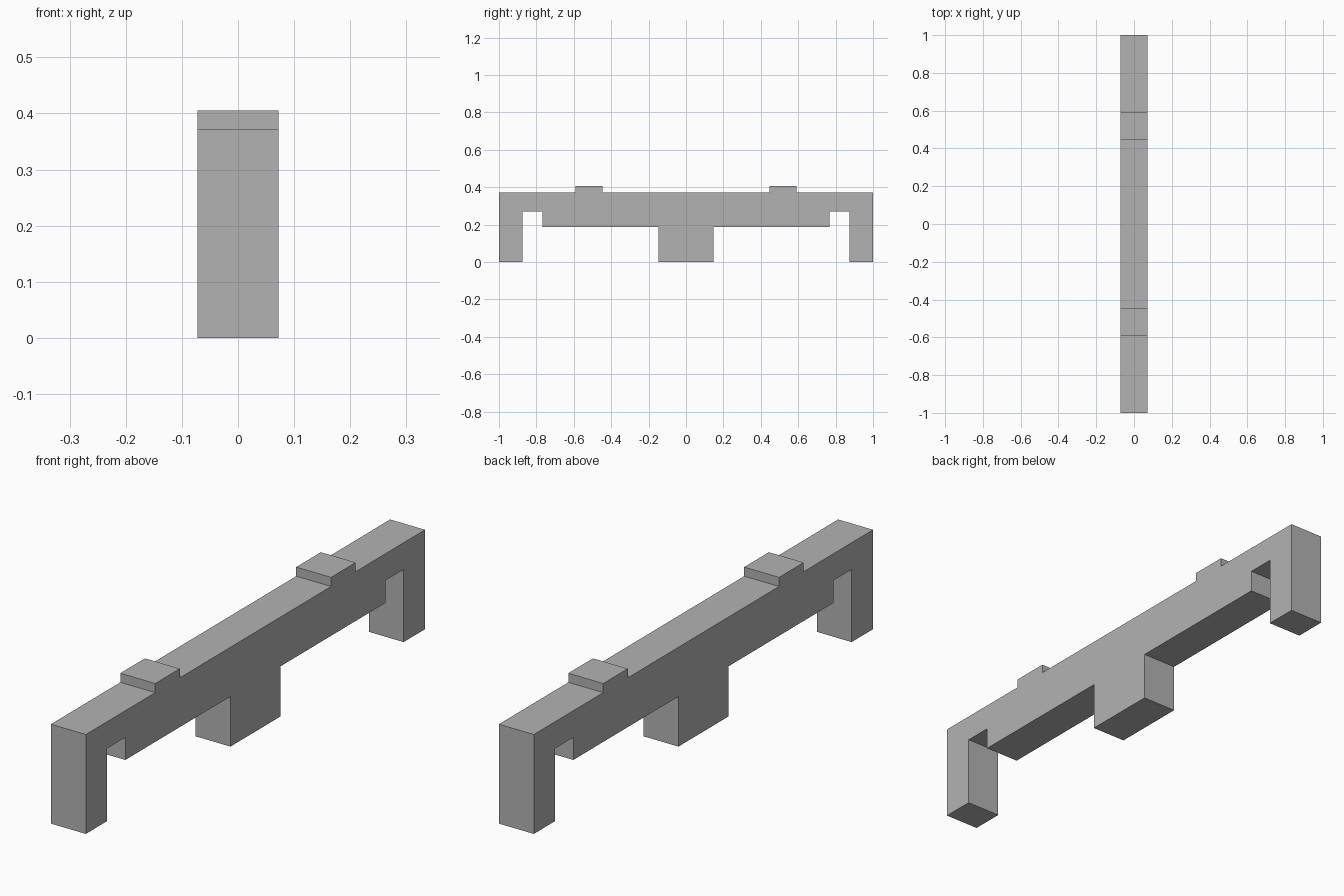
import bpy
import bmesh

cube = bpy.data.objects.get("Cube")
if cube:
    bpy.data.objects.remove(cube, do_unlink=True)

HALF_WIDTH = 0.072
LEG_IN, SLOT_IN, FOOT = 0.874, 0.767, 0.147
PAD_OUT, PAD_IN = 0.591, 0.446
BELLY, SLOT_TOP, DECK, PAD_TOP = 0.187, 0.271, 0.371, 0.405

# Plain grey
grey = bpy.data.materials.new("grey")
grey.use_nodes = True
colour = (0.45, 0.45, 0.45, 1)
grey.diffuse_color = colour
grey.node_tree.nodes["Principled BSDF"].inputs["Base Color"].default_value = colour

# Half of the side outline, from the middle of the underside to the middle of the deck
half = [
    (FOOT, 0), (FOOT, BELLY), (SLOT_IN, BELLY), (SLOT_IN, SLOT_TOP),
    (LEG_IN, SLOT_TOP), (LEG_IN, 0), (1, 0), (1, DECK),
    (PAD_OUT, DECK), (PAD_OUT, PAD_TOP), (PAD_IN, PAD_TOP), (PAD_IN, DECK),
]
outline = half + [(-y, z) for y, z in reversed(half)]

# Bracket beam with legs, centre foot and top pads: one extruded outline
bm = bmesh.new()
side = bm.faces.new([bm.verts.new((-HALF_WIDTH, y, z)) for y, z in outline])
extruded = bmesh.ops.extrude_face_region(bm, geom=[side], use_keep_orig=True)
moved = [v for v in extruded["geom"] if isinstance(v, bmesh.types.BMVert)]
bmesh.ops.translate(bm, verts=moved, vec=(2 * HALF_WIDTH, 0, 0))
bmesh.ops.recalc_face_normals(bm, faces=bm.faces)
mesh = bpy.data.meshes.new("bracket_beam")
bm.to_mesh(mesh)
bm.free()
mesh.materials.append(grey)
beam = bpy.data.objects.new("bracket_beam", mesh)
bpy.context.collection.objects.link(beam)
